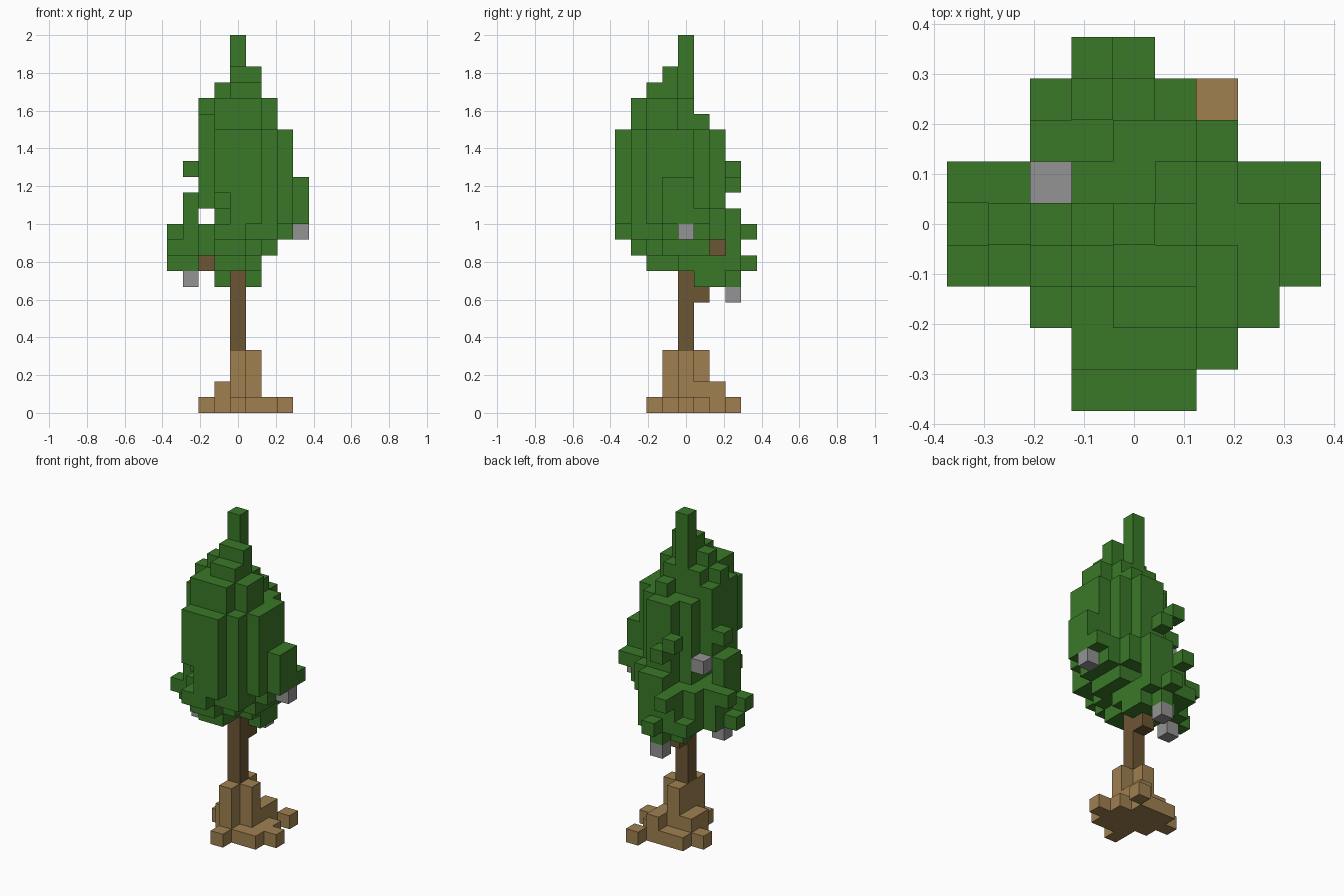
import bpy, bmesh, random
from mathutils import Vector

if "Cube" in bpy.data.objects:
    bpy.data.objects.remove(bpy.data.objects["Cube"], do_unlink=True)

random.seed(11)
S = 1 / 12  # block size


def material(name, rgb):
    m = bpy.data.materials.new(name)
    m.use_nodes = True
    m.diffuse_color = (*rgb, 1)
    m.node_tree.nodes["Principled BSDF"].inputs["Base Color"].default_value = (*rgb, 1)
    return m


def box(xs, ys, zs):
    """All grid cells within inclusive ranges."""
    return {(x, y, z) for x in range(xs[0], xs[1] + 1)
            for y in range(ys[0], ys[1] + 1) for z in range(zs[0], zs[1] + 1)}


# Flared root base: a slab, a ragged step and a cross-shaped collar
roots = box((0, 2), (-1, 1), (0, 0)) | box((-1, -1), (0, 2), (0, 0)) | box((0, 1), (2, 2), (0, 0))
roots |= {(-2, 1, 0), (0, -2, 0), (3, 0, 0), (2, 3, 0)}
roots |= {(-1, 1, 1), (-1, 0, 1), (1, 1, 1), (1, 2, 1)}
roots |= box((0, 0), (-1, 1), (1, 3)) | box((1, 1), (0, 0), (1, 3))

# Trunk with branch stubs
trunk = box((0, 0), (0, 0), (4, 9)) | {(0, 1, 7), (-2, -1, 9), (0, 2, 10)}

# Cones hanging in the foliage
cones = {(0, 3, 7), (-3, 0, 8), (4, 0, 11), (-2, 1, 13)}

# Foliage core layers from the bottom up: x min, x max, y min, y max
LAYERS = [
    (-1, 1, 1, 3), (-3, 1, -2, 3), (-3, 2, -3, 3), (-3, 3, -4, 3),
    (-1, 3, -4, 3), (-2, 3, -4, 2), (-2, 3, -4, 2), (-2, 3, -4, 2),
    (-2, 3, -4, 2), (-2, 3, -4, 2), (-2, 2, -3, 1), (-2, 2, -3, 0),
    (-1, 1, -2, 0), (0, 1, -1, 0), (0, 0, 0, 0), (0, 0, 0, 0),
]
# Overall crown outline: x range for each row of y
ROWS = {-4: (-1, 2), -3: (-1, 3), -2: (-2, 3), 2: (-2, 2), 3: (-2, 1)}
ragged = {cell: random.uniform(0.78, 1.02) for cell in sorted(box((-4, 4), (-4, 4), (4, 11)))}

leaves = set()
for z, (x0, x1, y0, y1) in enumerate(LAYERS, start=8):
    for x, y, _ in box((x0, x1), (y0, y1), (z, z)):
        lo, hi = ROWS.get(y, (-4, 4))
        u = abs(2 * x - x0 - x1) / (x1 - x0 + 1)
        v = abs(2 * y - y0 - y1) / (y1 - y0 + 1)
        if lo <= x <= hi and (u * u + v * v <= ragged[x, y, z // 2] or min(u, v) < 0.2):
            leaves.add((x, y, z))

# Openings that leave the stubs and cones exposed
leaves -= box((-2, -2), (-4, -1), (9, 9)) | box((0, 4), (2, 2), (10, 10))
leaves -= box((-2, -2), (1, 2), (13, 14))
# Rounded shoulders and the bare back of the leader
leaves -= box((-1, -1), (0, 0), (20, 21)) | box((1, 1), (0, 0), (20, 21))
leaves -= box((-2, 0), (1, 1), (18, 18)) | {(2, 1, 18), (2, 0, 19), (-2, 0, 19), (-2, -2, 19)}
# Tufts on the right, left and back
leaves |= {(-4, 0, 9), (-3, 0, 9), (-4, -1, 10), (-4, 1, 11), (-3, 0, 15)}
leaves |= box((-3, -3), (-1, 0), (12, 13))
leaves |= box((4, 4), (-1, 0), (12, 14)) | {(4, 1, 12), (3, 1, 12)}
leaves |= {(0, 4, 9), (-1, 4, 11), (0, 3, 14), (-1, 3, 15), (1, 1, 18)}
# Underside around the hidden stub
leaves |= box((-1, 1), (3, 3), (9, 10)) | {(1, 2, 9), (1, 1, 8)}
leaves -= trunk | cones

PARTS = [
    ("root_base", roots, material("light bark", (0.345, 0.217, 0.081))),
    ("trunk", trunk, material("dark bark", (0.152, 0.093, 0.035))),
    ("hanging_cones", cones, material("grey", (0.295, 0.295, 0.295))),
    ("foliage", leaves, material("leaf green", (0.042, 0.190, 0.021))),
]
solid = set().union(*(p[1] for p in PARTS))
AXES = [Vector(a) for a in ((1, 0, 0), (0, 1, 0), (0, 0, 1))]


def build(name, cells, mat):
    """Mesh of the outward faces of a set of blocks."""
    bm = bmesh.new()
    for cell in sorted(cells):
        centre = Vector(cell) + AXES[2] / 2
        for i in range(3):
            for sign in (1, -1):
                n = AXES[i] * sign
                if tuple(int(c) for c in Vector(cell) + n) in solid:
                    continue
                a, b = AXES[(i + 1) % 3], AXES[(i + 2) % 3] * sign
                corners = (a + b, b - a, -a - b, a - b)
                bm.faces.new([bm.verts.new((centre + (n + c) / 2) * S) for c in corners])
    bmesh.ops.remove_doubles(bm, verts=bm.verts, dist=S / 100)
    mesh = bpy.data.meshes.new(name)
    bm.to_mesh(mesh)
    bm.free()
    mesh.materials.append(mat)
    bpy.context.collection.objects.link(bpy.data.objects.new(name, mesh))


for part in PARTS:
    build(*part)
